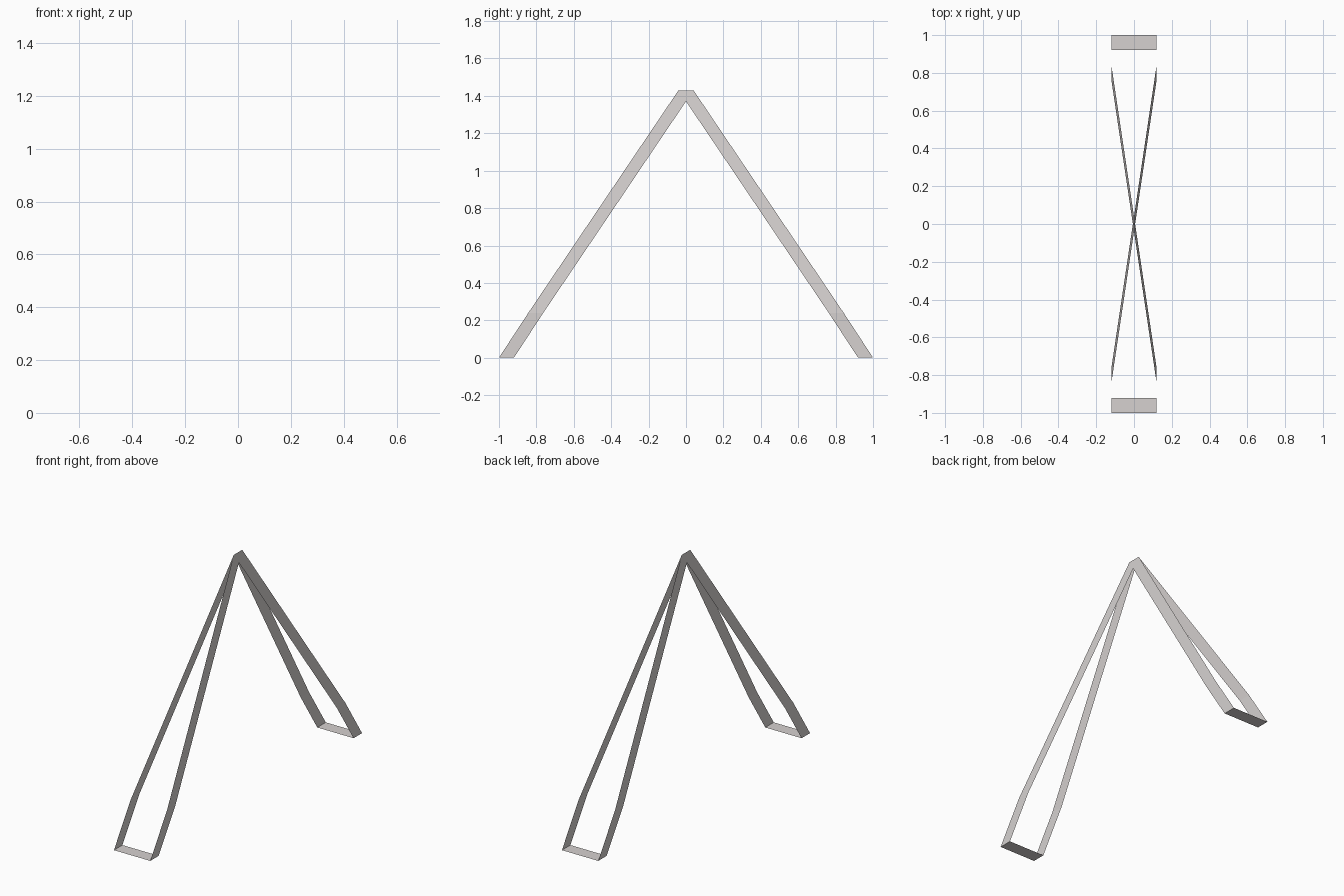
import bpy
import bmesh

if "Cube" in bpy.data.objects:
    bpy.data.objects.remove(bpy.data.objects["Cube"])

HALF = 0.04      # half the width of each flat strip, along y

mat = bpy.data.materials.new("pale warm grey")
mat.diffuse_color = (0.67, 0.64, 0.63, 1.0)
mat.use_nodes = True
mat.node_tree.nodes["Principled BSDF"].inputs["Base Color"].default_value = mat.diffuse_color

# Centre line of one closed strip loop: foot, kink, apex, kink, foot
LOOP = [(-0.12, 0.96, 0.0), (0.12, 0.96, 0.0), (0.12, 0.803, 0.24),
        (0.0, 0.0, 1.43), (-0.12, 0.803, 0.24)]


def strip_frame(name, side):
    """Thin sheet strip swept round the loop, on the side of y given."""
    bm = bmesh.new()
    pairs = [[bm.verts.new((x, side * y + d, z)) for d in (-HALF, HALF)]
             for x, y, z in LOOP]
    for i, (a, b) in enumerate(pairs):
        c, d = pairs[(i + 1) % len(pairs)]
        face = bm.faces.new((a, c, d, b))
        face.normal_update()
        # Face every strip away from the middle of the loop
        out = face.calc_center_median()
        out.y = 0
        out.z -= 0.4
        if face.normal.dot(out) < 0:
            face.normal_flip()
    mesh = bpy.data.meshes.new(name)
    bm.to_mesh(mesh)
    bm.free()
    mesh.materials.append(mat)
    bpy.context.collection.objects.link(bpy.data.objects.new(name, mesh))


# Two leaning frames that meet at the apex
strip_frame("front_leg_frame", -1)
strip_frame("back_leg_frame", 1)
